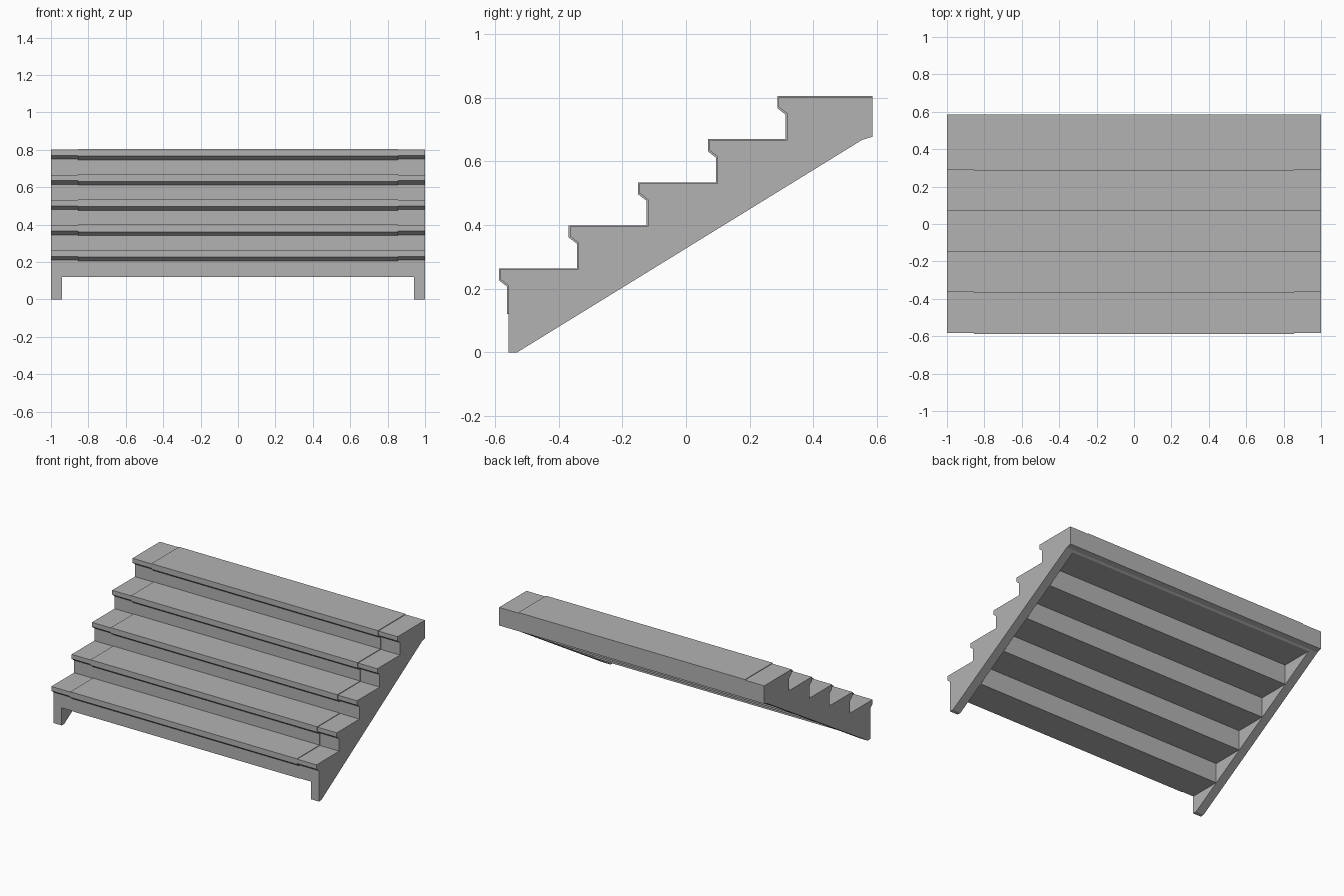
import bpy

cube = bpy.data.objects.get("Cube")
if cube:
    bpy.data.objects.remove(cube, do_unlink=True)

STEPS, RUN, RISE = 5, 0.2185, 0.135
RISER_Y, TOP_Z, BACK_Y = -0.557, 0.26, 0.586
NOSE, UNDER_Z = 0.026, 0.12

grey = bpy.data.materials.new("plain grey")
grey.use_nodes = True
grey.diffuse_color = (0.45, 0.45, 0.45, 1)
grey.node_tree.nodes["Principled BSDF"].inputs["Base Color"].default_value = grey.diffuse_color


def extrude(name, profile, half_width):
    """Extrude a closed (y, z) profile along x, centred on x = 0."""
    n = len(profile)
    verts = [(x, y, z) for x in (-half_width, half_width) for y, z in profile]
    faces = [tuple(range(n))[::-1], tuple(range(n, 2 * n))]
    faces += [(i, (i + 1) % n, (i + 1) % n + n, i + n) for i in range(n)]
    mesh = bpy.data.meshes.new(name)
    mesh.from_pydata(verts, [], faces)
    mesh.materials.append(grey)
    obj = bpy.data.objects.new(name, mesh)
    bpy.context.collection.objects.link(obj)
    # Outward normals
    bpy.context.view_layer.objects.active = obj
    obj.select_set(True)
    bpy.ops.object.mode_set(mode="EDIT")
    bpy.ops.mesh.select_all(action="SELECT")
    bpy.ops.mesh.normals_make_consistent(inside=False)
    bpy.ops.object.mode_set(mode="OBJECT")
    obj.select_set(False)
    return obj


def step_line(offset, bottom):
    """Risers, sloped nosings and treads, pushed outward by an offset."""
    pts = [(RISER_Y - offset, bottom)]
    for k in range(STEPS):
        riser, top = RISER_Y + RUN * k - offset, TOP_Z + RISE * k + offset
        next_y = riser + RUN if k < STEPS - 1 else BACK_Y
        pts += [(riser, top - 0.05 - 2 * offset), (riser - NOSE, top - 0.03 - 2 * offset),
                (riser - NOSE, top), (next_y, top)]
    return pts


# Staircase body: stepped top with a straight sloping underside
underside = [(BACK_Y, 0.677), (0.553, 0.667), (-0.53, 0)]
staircase = extrude("staircase", step_line(0, 0) + underside, 1.0)

# Hollow between the stringers, leaving a stepped soffit
soffit = [(-0.7, -0.1), (-0.7, UNDER_Z)]
for k in range(1, STEPS):
    y, z = RISER_Y + RUN * k, UNDER_Z + RISE * k
    soffit += [(y, z - RISE), (y, z)]
soffit += [(0.54, soffit[-1][1]), (0.54, -0.1)]
hollow = extrude("soffit_cutter", soffit, 0.94)
hollow.hide_render = True
hollow.hide_set(True)

cut = staircase.modifiers.new("soffit", "BOOLEAN")
cut.operation, cut.solver, cut.object = "DIFFERENCE", "EXACT", hollow
bpy.context.view_layer.objects.active = staircase
bpy.ops.object.modifier_apply(modifier=cut.name)
bpy.data.objects.remove(hollow, do_unlink=True)

# Thin runner laid over the steps
runner = step_line(0.004, UNDER_Z) + step_line(-0.004, UNDER_Z)[::-1]
extrude("runner", runner, 0.855)
